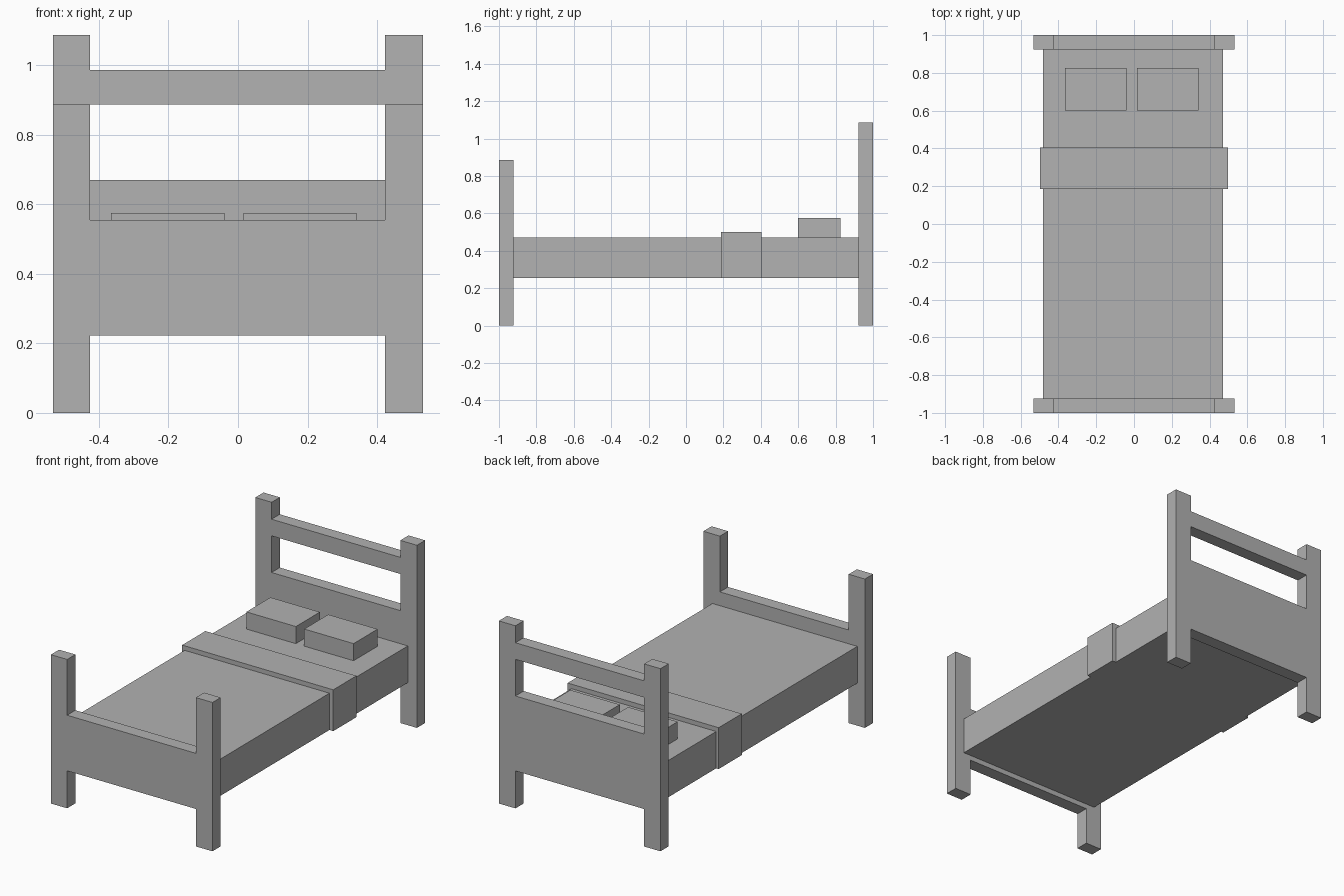
import bpy

if "Cube" in bpy.data.objects:
    bpy.data.objects.remove(bpy.data.objects["Cube"])

grey = bpy.data.materials.new("plain grey")
grey.diffuse_color = (0.445, 0.445, 0.445, 1)
grey.use_nodes = True
grey.node_tree.nodes["Principled BSDF"].inputs["Base Color"].default_value = grey.diffuse_color


def box(name, x, y, z):
    """Flat-faced box spanning the given (min, max) ranges."""
    bpy.ops.mesh.primitive_cube_add(size=1, location=[(a + b) / 2 for a, b in (x, y, z)])
    ob = bpy.context.object
    ob.name = name
    ob.scale = [b - a for a, b in (x, y, z)]
    bpy.ops.object.transform_apply(location=False, rotation=False, scale=True)
    ob.data.materials.append(grey)
    return ob


HEAD, FOOT = (0.923, 1.0), (-1.0, -0.923)   # depth of each end of the frame
LEFT, RIGHT = (-0.532, -0.425), (0.423, 0.532)
INNER = (LEFT[1], RIGHT[0])                 # gap between the posts

# Corner posts
for side, x in (("left", LEFT), ("right", RIGHT)):
    box(f"head_post_{side}", x, HEAD, (0, 1.087))
    box(f"foot_post_{side}", x, FOOT, (0, 0.886))

# Panels and top rail between the posts
box("headboard_panel", INNER, HEAD, (0.223, 0.669))
box("headboard_rail", INNER, HEAD, (0.887, 0.986))
box("footboard_panel", INNER, FOOT, (0.223, 0.554))

# Mattress with the folded blanket band wrapped round it
box("mattress", (-0.482, 0.472), (FOOT[1], HEAD[0]), (0.253, 0.472))
box("blanket_fold", (-0.498, 0.497), (0.186, 0.404), (0.253, 0.499))

# Pillows
for side, x in (("left", (-0.365, -0.039)), ("right", (0.016, 0.341))):
    box(f"pillow_{side}", x, (0.600, 0.826), (0.472, 0.574))
